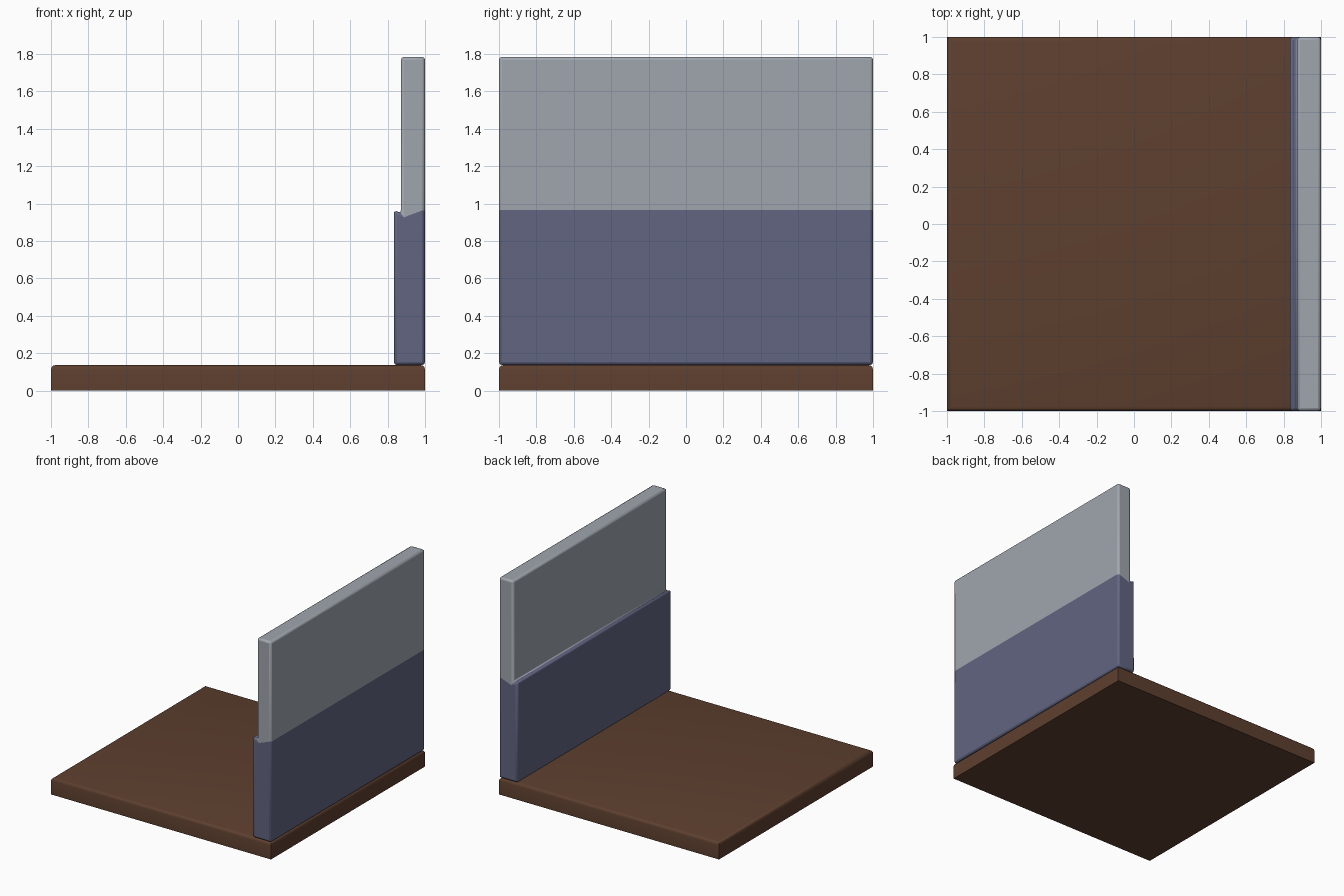
import bpy, bmesh

if "Cube" in bpy.data.objects:
    bpy.data.objects.remove(bpy.data.objects["Cube"])


def material(name, rgb):
    m = bpy.data.materials.new(name)
    m.diffuse_color = (*rgb, 1)
    m.use_nodes = True
    m.node_tree.nodes["Principled BSDF"].inputs["Base Color"].default_value = m.diffuse_color
    return m


def make_object(name, bm, mats):
    bmesh.ops.recalc_face_normals(bm, faces=bm.faces)
    me = bpy.data.meshes.new(name)
    bm.to_mesh(me)
    bm.free()
    ob = bpy.data.objects.new(name, me)
    bpy.context.collection.objects.link(ob)
    for m in mats:
        me.materials.append(m)
    return ob


def finish(ob, width):
    mod = ob.modifiers.new("Bevel", 'BEVEL')
    mod.width = width
    mod.segments = 2
    mod.limit_method = 'ANGLE'
    mod.angle_limit = 0.6
    shade(ob)


def shade(ob):
    bpy.ops.object.select_all(action='DESELECT')
    ob.select_set(True)
    bpy.context.view_layer.objects.active = ob
    bpy.ops.object.shade_smooth_by_angle(angle=0.87)


brown = material("floor_brown", (0.11, 0.05, 0.028))
blue = material("wall_blue", (0.12, 0.13, 0.22))
grey = material("wall_grey", (0.35, 0.38, 0.42))

# floor slab, only its top rim rounded
T = 0.137
bm = bmesh.new()
bmesh.ops.create_cube(bm, size=1)
for v in bm.verts:
    v.co = (v.co.x * 2, v.co.y * 2, (v.co.z + 0.5) * T)
rim = [e for e in bm.edges if all(v.co.z > T / 2 for v in e.verts)]
bmesh.ops.bevel(bm, geom=rim, offset=0.025, segments=3, profile=0.5, affect='EDGES')
shade(make_object("floor", bm, [brown]))

# wall with a thicker wainscot below, extruded along y from one profile
profile = [(0.833, T), (1, T), (1, 0.965), (1, 1.785),
           (0.872, 1.785), (0.872, 0.95), (0.833, 0.965)]
bm = bmesh.new()
ends = [[bm.verts.new((x, y, z)) for x, z in profile] for y in (-1, 1)]
for ring in ends:
    bm.faces.new([ring[i] for i in (0, 1, 2, 5, 6)])
    bm.faces.new([ring[i] for i in (2, 3, 4, 5)]).material_index = 1
n = len(profile)
for i in range(n):
    j = (i + 1) % n
    f = bm.faces.new([ends[0][i], ends[0][j], ends[1][j], ends[1][i]])
    f.material_index = 1 if i in (2, 3, 4) else 0
finish(make_object("wall", bm, [blue, grey]), 0.016)
